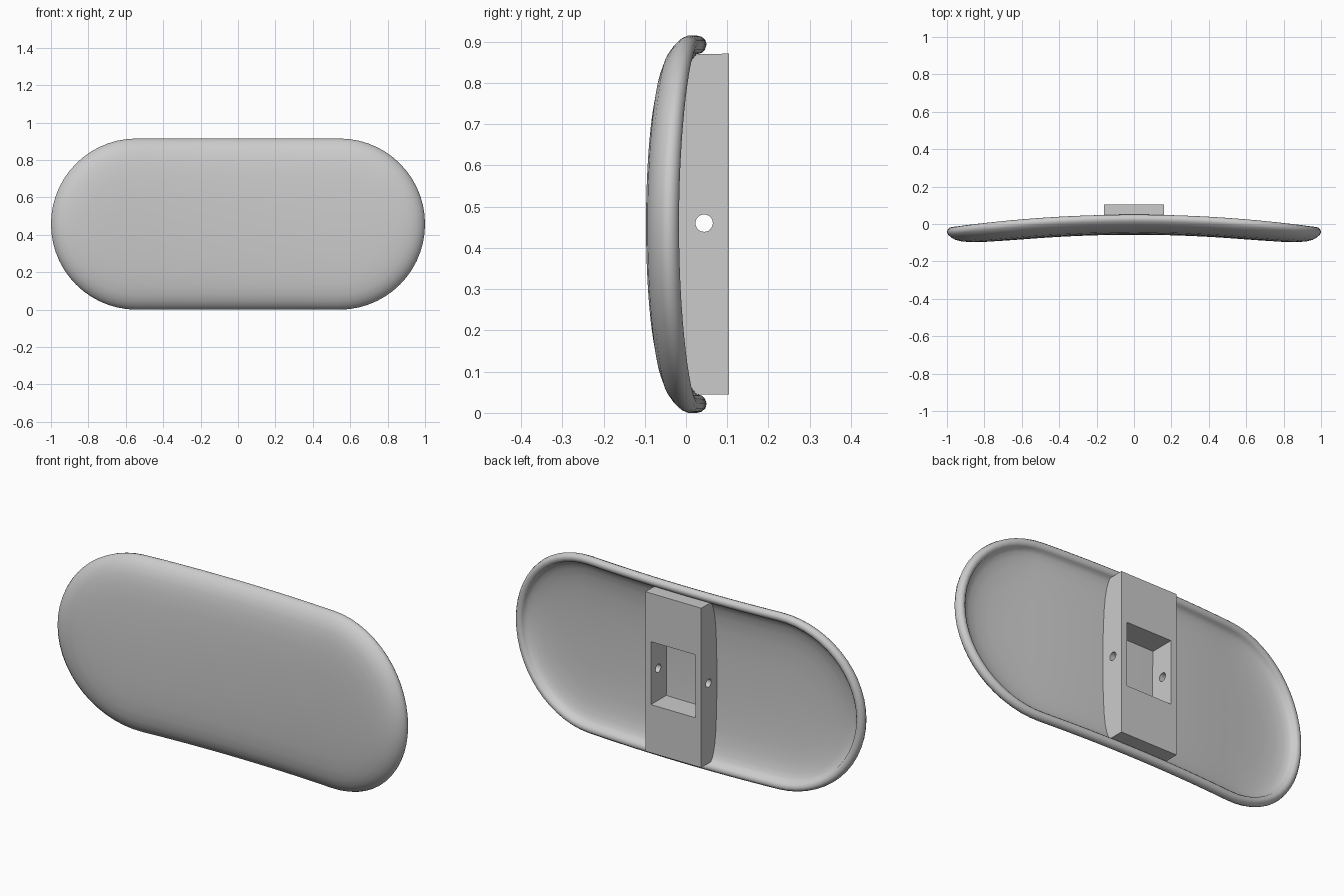
import bpy, bmesh, math

if "Cube" in bpy.data.objects:
    bpy.data.objects.remove(bpy.data.objects["Cube"])

R = 0.4575          # half height and end radius of the rounded outline
HALF = 1.0 - R      # half length of the straight edges

gray = bpy.data.materials.new("light_gray")
gray.diffuse_color = (0.6, 0.6, 0.6, 1)
gray.use_nodes = True
gray.node_tree.nodes["Principled BSDF"].inputs["Base Color"].default_value = gray.diffuse_color

# shell section as (inset from outline, depth in front of the back rim)
outer = [(0.38, 0.107), (0.3, 0.105), (0.2, 0.101), (0.13, 0.094), (0.08, 0.084),
         (0.045, 0.071), (0.022, 0.055), (0.006, 0.038), (0, 0.024)]
lip = [(0.003, 0.012), (0.011, 0.003), (0.022, 0), (0.034, 0.004), (0.042, 0.012)]
inner = [(0.045, 0.022), (0.06, 0.034), (0.085, 0.045), (0.13, 0.056),
         (0.2, 0.065), (0.3, 0.070), (0.38, 0.072)]
section = [(R, 0.1075)] + outer + lip + inner + [(R, 0.0725)]


def bend(x):
    """Back rim position along the width."""
    return 0.05 - 0.07 * x * x


def outline(inset, arc=28, straight=16):
    """Rounded outline, moved inward."""
    r = R - inset
    pts = []
    for side in (1, -1):
        for i in range(arc):
            a = -math.pi / 2 + math.pi * i / arc
            pts.append((side * (HALF + r * math.cos(a)), side * r * math.sin(a)))
        for i in range(straight):
            pts.append((side * HALF * (1 - 2 * i / straight), side * r))
    return pts


def finish(bm, name):
    bmesh.ops.recalc_face_normals(bm, faces=bm.faces[:])
    me = bpy.data.meshes.new(name)
    bm.to_mesh(me)
    bm.free()
    me.materials.append(gray)
    ob = bpy.data.objects.new(name, me)
    bpy.context.collection.objects.link(ob)
    return ob


def activate(ob):
    bpy.ops.object.select_all(action='DESELECT')
    ob.select_set(True)
    bpy.context.view_layer.objects.active = ob


# curved shell: section swept around the outline
bm = bmesh.new()
rings = [[bm.verts.new((x, bend(x) - depth, R + z)) for x, z in outline(inset)]
         for inset, depth in section]
for a, b in zip(rings, rings[1:]):
    n = len(a)
    for i in range(n):
        j = (i + 1) % n
        bm.faces.new((a[i], a[j], b[j], b[i]))
bmesh.ops.remove_doubles(bm, verts=bm.verts[:], dist=0.0002)
shell = finish(bm, "curved_shell")
activate(shell)
bpy.ops.object.shade_smooth_by_angle(angle=math.radians(50))

# mounting block: side profile seated in the shell, extruded across
W, BACK, Z0, Z1 = 0.16, 0.104, 0.045, 0.871
half = [(bend(0) - d - 0.012, i) for i, d in inner]
front = half + [(bend(0) - 0.0845, R)] + [(y, 2 * R - z) for y, z in reversed(half)]
profile = [(BACK, Z0)] + front + [(BACK, Z1)]
bm = bmesh.new()
face = bm.faces.new([bm.verts.new((-W, y, z)) for y, z in profile])
ext = bmesh.ops.extrude_face_region(bm, geom=[face])
bmesh.ops.translate(bm, vec=(2 * W, 0, 0),
                    verts=[v for v in ext["geom"] if isinstance(v, bmesh.types.BMVert)])
block = finish(bm, "mounting_block")

# square pocket and cross hole cut from the block
bpy.ops.mesh.primitive_cube_add(size=1, location=(0, 0.05, R))
pocket = bpy.context.object
pocket.scale = (0.256, 0.4, 0.326)
bpy.ops.mesh.primitive_cylinder_add(vertices=32, radius=0.021, depth=0.6,
                                    location=(0, 0.044, 0.46),
                                    rotation=(0, math.pi / 2, 0))
hole = bpy.context.object
for cutter in (pocket, hole):
    cutter.hide_render = True
    activate(block)
    mod = block.modifiers.new("cut", 'BOOLEAN')
    mod.operation = 'DIFFERENCE'
    mod.solver = 'EXACT'
    mod.object = cutter
    bpy.ops.object.modifier_apply(modifier=mod.name)
    bpy.data.objects.remove(cutter)
bpy.ops.object.shade_smooth_by_angle(angle=math.radians(25))
